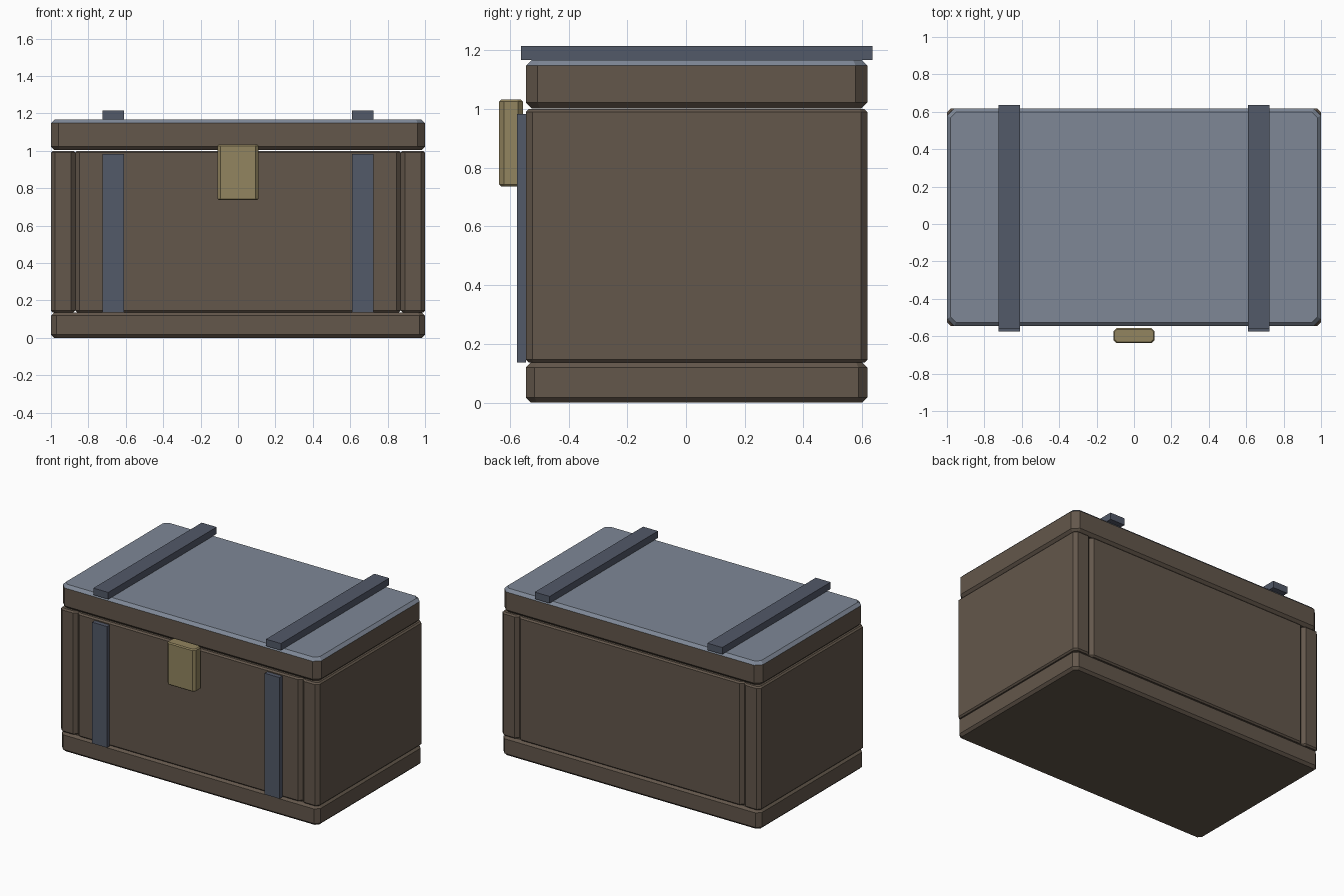
import bpy, bmesh

if "Cube" in bpy.data.objects:
    bpy.data.objects.remove(bpy.data.objects["Cube"])


def material(name, rgb):
    m = bpy.data.materials.new(name)
    m.diffuse_color = (*rgb, 1)
    m.use_nodes = True
    m.node_tree.nodes["Principled BSDF"].inputs["Base Color"].default_value = m.diffuse_color
    return m


WOOD = material("brown_wood", (0.125, 0.095, 0.07))
SLATE = material("slate_top", (0.21, 0.245, 0.305))
IRON = material("dark_iron", (0.085, 0.10, 0.14))
BRASS = material("brass", (0.29, 0.235, 0.115))


def box(name, x, y, z, mat, corner=0, rim=0, top_mat=None):
    """Box from (min, max) ranges; corner chamfers uprights, rim chamfers top and bottom."""
    bm = bmesh.new()
    bmesh.ops.create_cube(bm, size=1)
    for v in bm.verts:
        v.co = [r[0] if c < 0 else r[1] for c, r in zip(v.co, (x, y, z))]
    if corner:
        uprights = [e for e in bm.edges if abs(e.verts[0].co.z - e.verts[1].co.z) > 1e-4]
        bmesh.ops.bevel(bm, geom=uprights, offset=corner, segments=1, affect='EDGES')
    if rim:
        rims = [e for e in bm.edges if abs(e.verts[0].co.z - e.verts[1].co.z) < 1e-4]
        bmesh.ops.bevel(bm, geom=rims, offset=rim, segments=1, affect='EDGES')
    bm.normal_update()
    if top_mat:
        for f in bm.faces:
            f.material_index = int(f.normal.z > 0.3)
    mesh = bpy.data.meshes.new(name)
    bm.to_mesh(mesh)
    bm.free()
    mesh.materials.append(mat)
    if top_mat:
        mesh.materials.append(top_mat)
    ob = bpy.data.objects.new(name, mesh)
    bpy.context.collection.objects.link(ob)
    return ob


FRONT, BACK = -0.546, 0.618
WALL_Z = (0.136, 1.0)
T = 0.13  # wall thickness

# Floor slab and lid
box("base", (-1, 1), (FRONT, BACK), (0, 0.136), WOOD, 0.03, 0.017)
box("lid", (-1, 1), (FRONT, BACK), (1.003, 1.168), WOOD, 0.04, 0.02, SLATE)

# Front and back walls sit between the side walls
inner = (-1 + T, 1 - T)
box("front_wall", inner, (FRONT, FRONT + T), WALL_Z, WOOD, 0.023, 0.01)
box("back_wall", inner, (BACK - T, BACK), WALL_Z, WOOD, 0.023, 0.01)

# Side walls and iron straps, mirrored left and right
for side, s in (("left", -1), ("right", 1)):
    def span(a, b):
        return tuple(sorted((s * a, s * b)))
    box(side + "_wall", span(1 - T, 1), (FRONT, BACK), WALL_Z, WOOD, 0.022, 0.01)
    box(side + "_front_strap", span(0.61, 0.725), (-0.576, FRONT), (0.136, 0.983), IRON)
    box(side + "_lid_strap", span(0.61, 0.725), (-0.562, 0.635), (1.168, 1.216), IRON)

# Latch plate
box("latch", (-0.11, 0.11), (-0.637, -0.556), (0.736, 1.033), BRASS, 0.017, 0.007)
